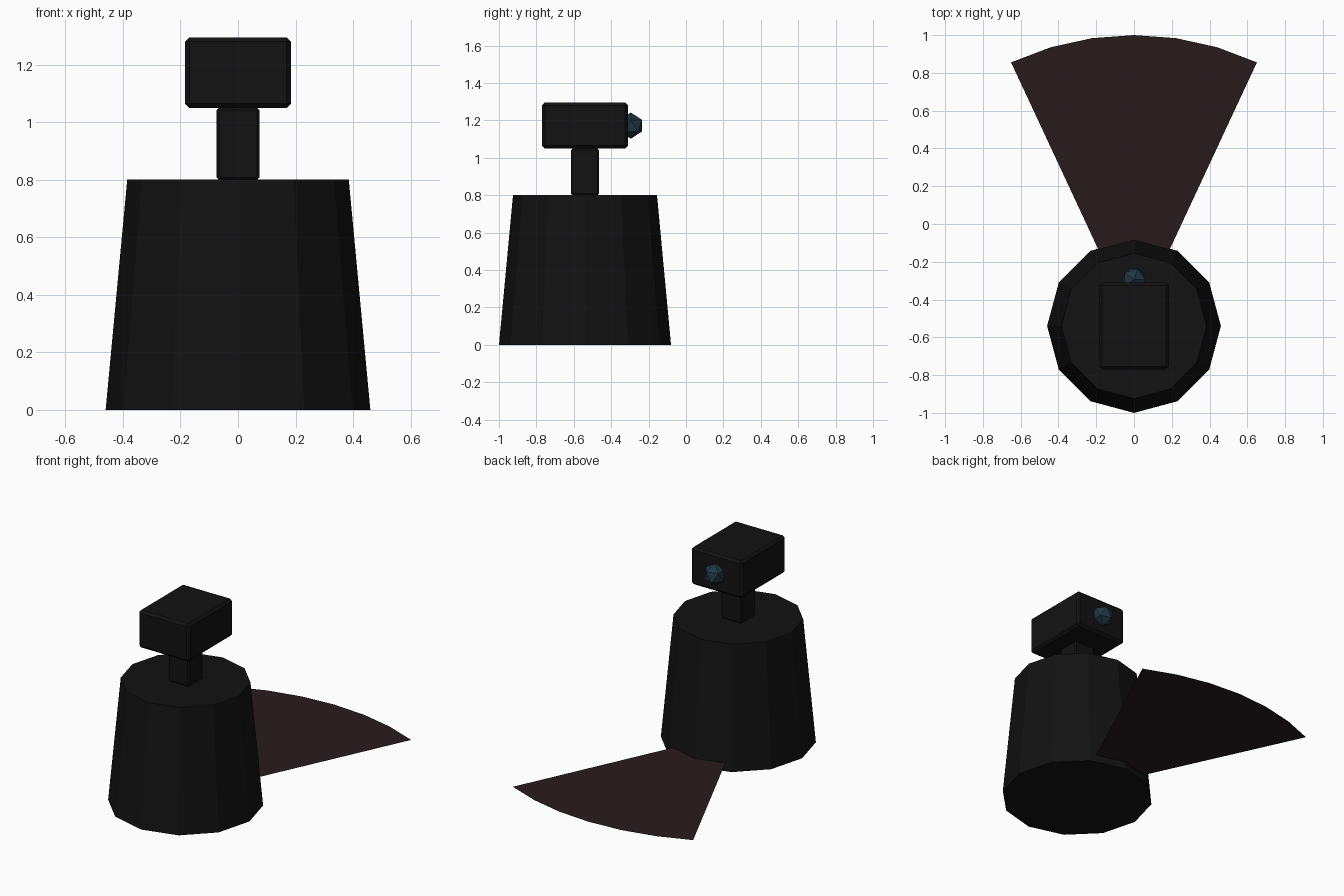
import bpy, bmesh
from math import radians, sin, cos

if "Cube" in bpy.data.objects:
    bpy.data.objects.remove(bpy.data.objects["Cube"])

CY = -0.54  # y of the tower axis


def material(name, rgb):
    m = bpy.data.materials.new(name)
    m.diffuse_color = (*rgb, 1.0)
    m.use_nodes = True
    m.node_tree.nodes["Principled BSDF"].inputs["Base Color"].default_value = m.diffuse_color
    return m


dark = material("dark_shell", (0.006, 0.006, 0.006))
glass = material("lens_glass", (0.015, 0.04, 0.06))
red = material("view_area", (0.022, 0.011, 0.012))


def finish(name, mat):
    ob = bpy.context.object
    ob.name = name
    ob.data.materials.append(mat)
    return ob


def bevelled_box(name, centre, size, width):
    bpy.ops.mesh.primitive_cube_add(size=1, location=centre)
    ob = finish(name, dark)
    ob.scale = size
    bpy.ops.object.transform_apply(location=False, rotation=False, scale=True)
    mod = ob.modifiers.new("edge", 'BEVEL')
    mod.width = width
    mod.segments = 1
    return ob


# Tapered twelve-sided pedestal
bpy.ops.mesh.primitive_cone_add(vertices=12, radius1=0.46, radius2=0.385,
                                depth=0.8, location=(0, CY, 0.4))
finish("pedestal", dark)

# Neck and camera head
bevelled_box("neck", (0, CY, 0.925), (0.148, 0.148, 0.25), 0.008)
bevelled_box("camera_head", (0, CY, 1.172), (0.368, 0.46, 0.245), 0.015)

# Faceted lens on the back face of the head
bpy.ops.mesh.primitive_ico_sphere_add(subdivisions=1, radius=0.07,
                                      location=(0, -0.295, 1.172))
finish("lens", glass)

# Flat sector showing the field of view
bm = bmesh.new()
hub = bm.verts.new((0, CY, 0.05))
angles = [radians(65 + 50 * i / 6) for i in range(7)]
arc = [bm.verts.new((1.54 * cos(a), CY + 1.54 * sin(a), 0.05)) for a in angles]
for a, b in zip(arc, arc[1:]):
    bm.faces.new((hub, a, b))
mesh = bpy.data.meshes.new("view_sector")
bm.to_mesh(mesh)
bm.free()
mesh.materials.append(red)
bpy.context.collection.objects.link(bpy.data.objects.new("view_sector", mesh))
